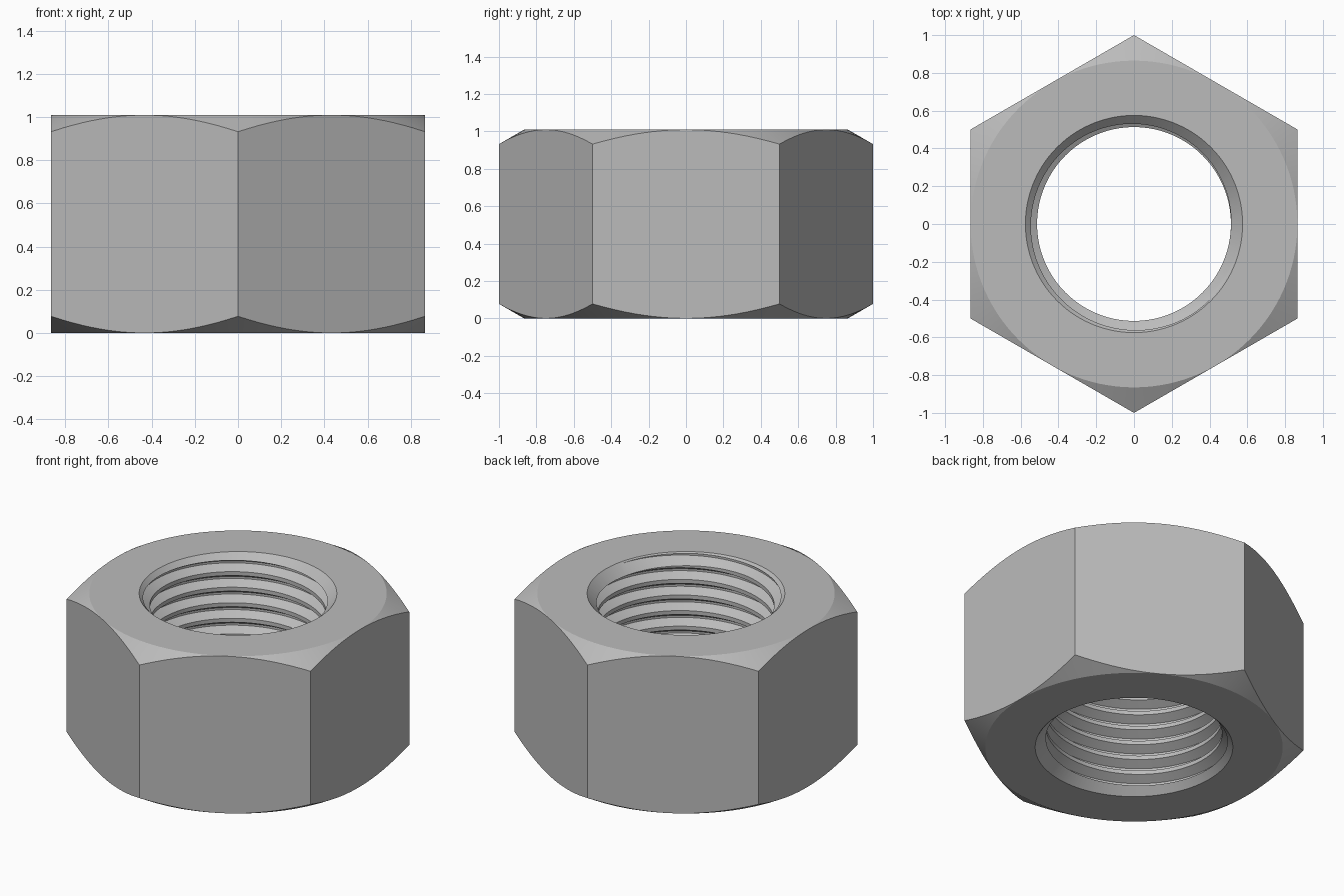
import bpy, bmesh
from math import sin, cos, pi, radians

cube = bpy.data.objects.get("Cube")
if cube:
    bpy.data.objects.remove(cube, do_unlink=True)

HEIGHT = 1.01
SEGMENTS = 120
PITCH = 0.1
MINOR, MAJOR = 0.513, 0.567      # thread radii
RIM = 0.575                      # countersink radius at the end faces
FLAT = 0.865                     # radius of the flat end faces


def finish(bm, name):
    bmesh.ops.recalc_face_normals(bm, faces=bm.faces)
    mesh = bpy.data.meshes.new(name)
    bm.to_mesh(mesh)
    bm.free()
    obj = bpy.data.objects.new(name, mesh)
    bpy.context.collection.objects.link(obj)
    return obj


def hex_prism(name):
    """Over-long hexagonal bar with corners on the y axis."""
    bm = bmesh.new()
    ring = [bm.verts.new((cos(pi / 6 + i * pi / 3), sin(pi / 6 + i * pi / 3), -0.2))
            for i in range(6)]
    base = bm.faces.new(ring)
    top = bmesh.ops.extrude_face_region(bm, geom=[base])["geom"]
    bmesh.ops.translate(bm, vec=(0, 0, HEIGHT + 0.4),
                        verts=[v for v in top if isinstance(v, bmesh.types.BMVert)])
    return finish(bm, name)


def lathe(name, profile):
    """Revolve a (radius, z) profile that starts and ends on the axis."""
    bm = bmesh.new()
    verts = [bm.verts.new((r, 0, z)) for r, z in profile]
    edges = [bm.edges.new(pair) for pair in zip(verts, verts[1:])]
    bmesh.ops.spin(bm, geom=verts + edges, cent=(0, 0, 0), axis=(0, 0, 1),
                   angle=2 * pi, steps=SEGMENTS, use_merge=True)
    bmesh.ops.remove_doubles(bm, verts=bm.verts, dist=1e-5)
    return finish(bm, name)


def threaded_rod(name):
    """Right-handed helical rod, longer than the body, with fan-filled ends."""
    # one pitch of the profile: (fraction of pitch, radius)
    profile = [(0, MINOR), (0.25, MINOR), (0.56, MAJOR), (0.69, MAJOR)]
    turns = int(HEIGHT / PITCH) + 5
    rows = [((k + f) * PITCH - 0.25, r) for k in range(turns) for f, r in profile]
    bm = bmesh.new()
    columns = []
    for i in range(SEGMENTS):
        a = 2 * pi * i / SEGMENTS
        lift = PITCH * i / SEGMENTS
        columns.append([bm.verts.new((r * cos(a), r * sin(a), z + lift)) for z, r in rows])
    # the seam joins one pitch higher, which makes the helix continuous
    columns.append(columns[0][len(profile):])
    for left, right in zip(columns, columns[1:]):
        for j in range(min(len(left), len(right)) - 1):
            bm.faces.new((left[j], right[j], right[j + 1], left[j + 1]))
    rim = [e for e in bm.edges if e.is_boundary]
    caps = {z: bm.verts.new((0, 0, z)) for z in (-0.25, rows[-1][0])}
    for e in rim:
        low = e.verts[0].co.z < HEIGHT / 2
        centre = caps[-0.25] if low else caps[rows[-1][0]]
        bm.faces.new((e.verts[0], e.verts[1], centre))
    return finish(bm, name)


def cut(target, cutter, operation):
    cutter.hide_render = True
    mod = target.modifiers.new(operation.title(), 'BOOLEAN')
    mod.operation = operation
    mod.solver = 'EXACT'
    mod.object = cutter
    bpy.context.view_layer.objects.active = target
    bpy.ops.object.modifier_apply(modifier=mod.name)
    bpy.data.objects.remove(cutter, do_unlink=True)


# Hexagonal body
nut = hex_prism("hex_nut")

# Conical corner chamfers, flat end faces and countersinks
slope, sink = 0.577, 0.1
half = [(0, sink), (RIM - sink, sink), (RIM, 0), (FLAT, 0), (FLAT + 0.3, 0.3 * slope)]
barrel = lathe("chamfer_cutter", half + [(r, HEIGHT - z) for r, z in reversed(half)])
cut(nut, barrel, 'INTERSECT')

# Threaded bore
cut(nut, threaded_rod("thread_cutter"), 'DIFFERENCE')

# Bare steel
steel = bpy.data.materials.new("grey_steel")
steel.use_nodes = True
colour = (0.5, 0.5, 0.5, 1)
steel.diffuse_color = colour
steel.node_tree.nodes["Principled BSDF"].inputs["Base Color"].default_value = colour
nut.data.materials.clear()
nut.data.materials.append(steel)
for poly in nut.data.polygons:
    poly.material_index = 0

# Smooth cones and thread, crisp edges
bpy.ops.object.select_all(action='DESELECT')
nut.select_set(True)
bpy.context.view_layer.objects.active = nut
bpy.ops.object.shade_smooth_by_angle(angle=radians(20))
